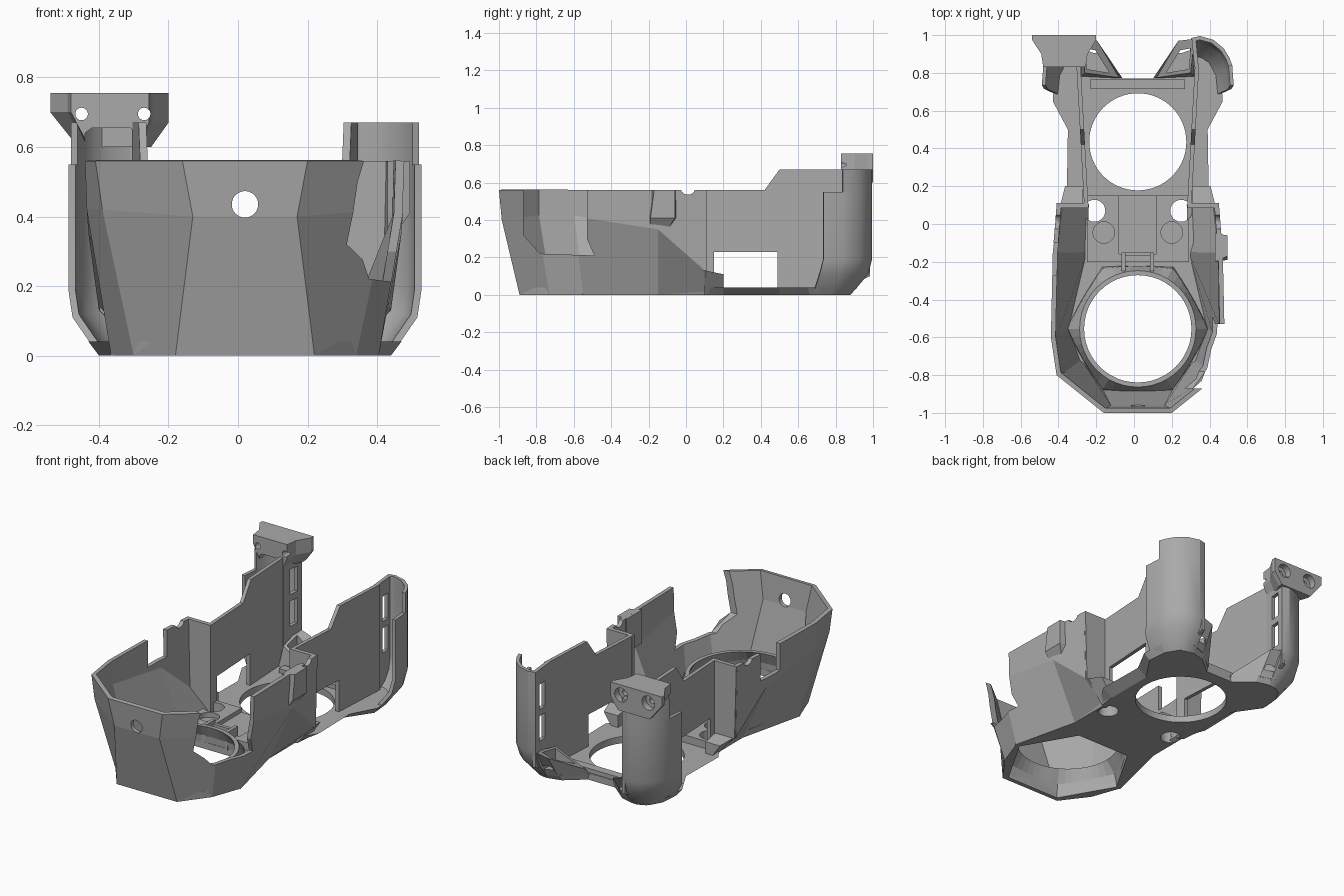
import bpy, bmesh, math
from mathutils import Vector

CX = 0.02  # the symmetry plane sits slightly off centre
cube = bpy.data.objects.get("Cube")
if cube:
    bpy.data.objects.remove(cube, do_unlink=True)

grey = bpy.data.materials.new("matte_grey")
grey.use_nodes = True
grey.diffuse_color = (0.4, 0.4, 0.4, 1)
grey.node_tree.nodes["Principled BSDF"].inputs["Base Color"].default_value = (0.4, 0.4, 0.4, 1)


def finish(name, bm, fix=True):
    if fix:
        bmesh.ops.recalc_face_normals(bm, faces=bm.faces)
    mesh = bpy.data.meshes.new(name)
    bm.to_mesh(mesh)
    bm.free()
    ob = bpy.data.objects.new(name, mesh)
    bpy.context.scene.collection.objects.link(ob)
    mesh.materials.append(grey)
    ob.location.x = CX
    return ob


def loft(name, rings, closed=True, caps=True, fix=True):
    """Skin a list of equally long point rings."""
    bm = bmesh.new()
    vs = [[bm.verts.new(p) for p in r] for r in rings]
    n = len(rings[0])
    for a, b in zip(vs, vs[1:]):
        for i in range(n if closed else n - 1):
            j = (i + 1) % n
            bm.faces.new((a[i], a[j], b[j], b[i]))
    if caps:
        bm.faces.new(vs[0][::-1])
        bm.faces.new(vs[-1])
    return finish(name, bm, fix)


def prism(name, pts, d):
    """Extrude a planar polygon along d."""
    d = Vector(d)
    return loft(name, [pts, [Vector(p) + d for p in pts]])


def box(name, x0, x1, y0, y1, z0, z1):
    return prism(name, [(x0, y0, z0), (x1, y0, z0), (x1, y1, z0), (x0, y1, z0)], (0, 0, z1 - z0))


def rod(name, p, r, d, n=40):
    """Cylinder starting at p, running along d."""
    q = Vector(d).to_track_quat('Z', 'Y')
    ring = [Vector(p) + q @ Vector((r * math.cos(2 * math.pi * i / n), r * math.sin(2 * math.pi * i / n), 0))
            for i in range(n)]
    return prism(name, ring, d)


def apply_mods(ob):
    dg = bpy.context.evaluated_depsgraph_get()
    mesh = bpy.data.meshes.new_from_object(ob.evaluated_get(dg))
    ob.modifiers.clear()
    ob.data = mesh


def thicken(ob, t, side=-1):
    m = ob.modifiers.new("thickness", 'SOLIDIFY')
    m.thickness, m.offset, m.use_even_offset = t, side, True
    apply_mods(ob)


def cut(ob, *cutters):
    for c in cutters:
        m = ob.modifiers.new("cut", 'BOOLEAN')
        m.operation, m.solver, m.object = 'DIFFERENCE', 'EXACT', c
        bpy.context.view_layer.update()
        apply_mods(ob)
        bpy.data.objects.remove(c, do_unlink=True)


def both(half):
    """Mirror a half outline into a full one, -x side first."""
    return [(-p[0], *p[1:]) for p in reversed(half)] + list(half)


def flip(pts, s):
    return [(p[0] * s, *p[1:]) for p in pts]


# Faceted front bowl
low = [(.2, -.89, 0), (.32, -.73, 0), (.385, -.55, 0), (.29, -.15, 0), (.28, .1, 0)]
mid = [(.15, -.985, .4), (.41, -.8, .42), (.455, -.6, .42), (.45, -.15, .35), (.42, .1, .13)]
top = [(.18, -1, .56), (.43, -.8, .56), (.46, -.6, .56), (.45, -.15, .56), (.43, .1, .56)]
bowl = loft("front_bowl", [both(low), both(mid), both(top)], False, False, False)
thicken(bowl, .025)
opening = [(.2, -.87, .7), (.2, -.87, .32), (.2, -.78, .22), (.2, -.49, .21), (.2, -.53, .3), (.2, -.53, .7)]
cut(bowl, rod("c", (0, -1.2, .435), .038, (0, .4, 0)),
    prism("c", opening, (.5, 0, 0)),
    box("c", -.6, -.3, -.27, -.1, .4, .7),
    rod("c", (-.7, .01, .575), .04, (1.4, 0, 0)))

# Base plate with a sloping edge
plate_low = low[:4] + [(.29, .1, 0), (.31, .2, 0), (.31, .5, 0), (.42, .66, 0), (.41, .78, 0),
                       (.36, .86, 0), (.28, .88, 0), (.2, .86, 0), (.09, .77, 0)]
plate_top = [(.2, -.89, .04), (.32, -.735, .04), (.385, -.55, .04), (.3, -.15, .04), (.31, .1, .04),
             (.375, .2, .04), (.37, .5, .04), (.45, .65, .04), (.44, .79, .04), (.38, .88, .04),
             (.29, .91, .04), (.2, .88, .04), (.08, .77, .04)]
plate = loft("base_plate", [both(plate_low), both(plate_top)])

# Hexagon-to-round nozzle ring


def rounded_hex(r, k, z, n=48):
    pts = []
    for i in range(n):
        a = 2 * math.pi * i / n
        b = (a + math.pi / 6) % (math.pi / 3) - math.pi / 6
        flat = .87 / math.cos(math.pi / 6 - abs(b))
        f = (1 - k) * flat + k * .96
        pts.append((r * f * math.cos(a), -.555 + r * f * math.sin(a), z))
    return pts


cut(plate, prism("c", rounded_hex(.355, 0, -.1), (0, 0, .3)),
    rod("c", (0, .435, -.1), .257, (0, 0, .3), 64))
levels = [(.36, 0, 0), (.345, .3, .08), (.296, 1, .15)]
ring_rows = [rounded_hex(*v) for v in levels] + [rounded_hex(r + .025, k, z) for r, k, z in reversed(levels)]
loft("nozzle_ring", ring_rows + ring_rows[:1], caps=False)

# Centre platform with screw holes and magnet pockets
deck = box("centre_platform", -.27, .27, -.2, .15, .035, .085)
cut(deck, box("c", -.1, .1, -.16, .2, .06, .2), rod("c", (0, .435, 0), .262, (0, 0, .3), 64))
for s in (-1, 1):
    cut(deck, rod("c", (s * .23, .07, 0), .058, (0, 0, .3)), rod("c", (s * .18, -.045, .055), .057, (0, 0, .3)))
    cut(plate, rod("c", (s * .23, .07, -.1), .058, (0, 0, .3)))
    box("bracket_cheek", s * .085, s * .065, -.25, -.15, .03, .14)
box("bracket_bar", -.085, .085, -.17, -.15, .03, .12)
box("rear_bar", -.25, .25, .715, .765, .03, .065)

# Parts that repeat on each side
wall = [(.1, 0), (.1, .56), (.42, .56), (.5, .67), (.85, .67), (.85, .02), (.49, .02), (.49, .23), (.15, .23), (.15, .02)]
path = [(.285, .985), (.33, .995), (.4, .975), (.455, .93), (.485, .88), (.5, .84), (.508, .735)]
foot = [(.28, .88), (.31, .88), (.34, .87), (.37, .85), (.39, .815), (.41, .78), (.42, .68)]
for s in (-1, 1):
    side = "left" if s > 0 else "right"
    # Tall inner wall, splayed towards the rear, with a vent at its foot
    prism(side + "_wall", [(s * (.262 + .055 * (y - .1)), y, z) for y, z in wall], (s * .022, 0, 0))
    # Cross wall joining the bowl to the inner wall
    prism(side + "_cross_wall", flip([(.262, .085, 0), (.28, .085, 0), (.418, .085, .13),
                                      (.43, .085, .56), (.262, .085, .56)], s), (0, .025, 0))
    loft(side + "_step", [flip([(.29, .1, 0), (.3, .1, 0), (.31, .2, 0), (.29, .2, 0)], s),
                          flip([(.29, .1, .13), (.41, .1, .13), (.385, .2, .11), (.29, .2, .11)], s)])
    # Curved rear post flowing down into a faceted foot
    rows = [[(s * x, y, 0) for x, y in foot],
            [(s * (x - .012), y - .02, .11) for x, y in path],
            [(s * x, y, .19) for x, y in path],
            [(s * x, y, .55) for x, y in path]]
    post = loft(side + "_post_shell", rows, False, False, False)
    thicken(post, .02, s)
    crown = loft(side + "_post_crown", [[(s * x, y, z) for x, y in path[:6]] for z in (.55, .67)], False, False, False)
    thicken(crown, .02, s)
    for ob in (post, crown):
        bpy.ops.object.select_all(action='DESELECT')
        ob.select_set(True)
        bpy.context.view_layer.objects.active = ob
        bpy.ops.object.shade_smooth_by_angle(angle=math.radians(28))
    # Slotted inner face of the post
    panel = prism(side + "_slot_panel", flip([(.285, .985, .1), (.3, .83, .03), (.3, .83, .67), (.285, .985, .67)], s),
                  (s * .022, 0, 0))
    for z in (.24, .43):
        cut(panel, box("c", s * .2, s * .4, .885, .945, z, z + .15))
    # Low air duct angled towards the middle
    duct = loft(side + "_duct", [flip([(.08, .77, .03), (.21, .88, .03), (.3, .91, .03), (.3, .78, .03)], s),
                                 flip([(.1, .775, .06), (.215, .97, .17), (.3, .98, .19), (.28, .8, .16)], s)])
    cut(duct, prism("c", flip([(.15, .8, .07), (.225, .92, .07), (.28, .93, .07), (.27, .82, .07)], s), (0, 0, .3)))

# Clip on the bowl's left side
loft("side_clip", [[(.41, -.2, .36), (.44, -.19, .36), (.44, -.09, .36), (.41, -.08, .36)],
                   [(.41, -.2, .41), (.475, -.19, .41), (.475, -.06, .41), (.41, -.05, .41)],
                   [(.41, -.2, .56), (.475, -.17, .56), (.475, -.06, .56), (.41, -.05, .56)]])

# Wedge-shaped screw mount on the right post
outline = [(-.56, .755), (-.22, .755), (-.22, .67), (-.27, .6), (-.48, .6), (-.56, .7)]
mount = loft("screw_mount", [[(x, 1, z) for x, z in outline],
                             [(x, .975, z) for x, z in outline],
                             [(-.385 + (x + .385) * .72, .9, z) for x, z in outline],
                             [(-.385 + (x + .385) * .66, .83, z) for x, z in outline]])
for x in (-.47, -.29):
    cut(mount, rod("c", (x, .96, .695), .042, (0, .2, 0)), rod("c", (x, .7, .695), .018, (0, .5, 0)))
cut(mount, prism("c", [(-.46, .7, .58), (-.31, .7, .58), (-.31, .7, .64), (-.33, .7, .655),
                       (-.44, .7, .655), (-.46, .7, .64)], (0, .24, 0)))
